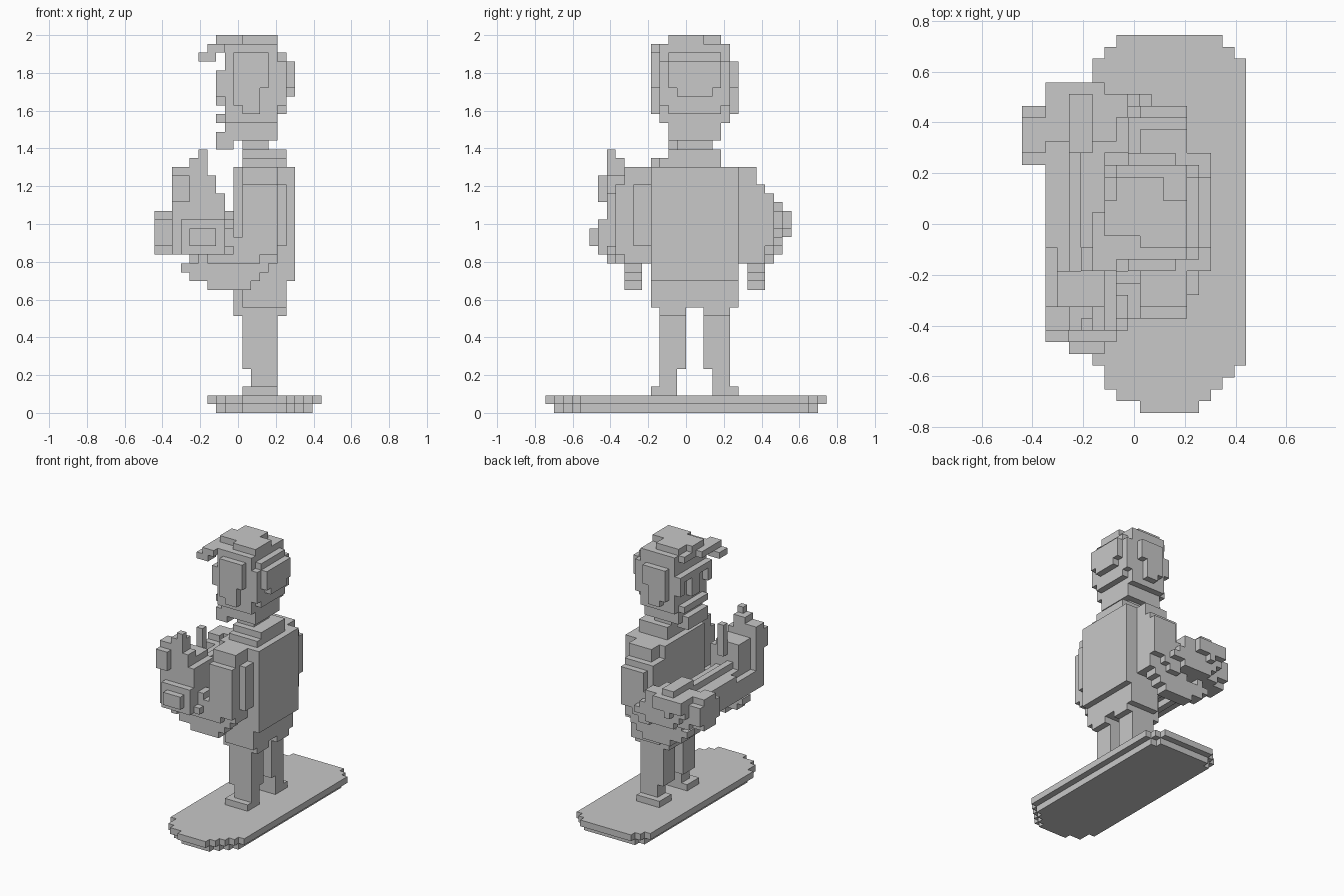
import bpy, bmesh
from mathutils import Vector, geometry

default = bpy.data.objects.get("Cube")
if default:
    bpy.data.objects.remove(default, do_unlink=True)

U = 2 / 43                            # edge of one cube
ORIGIN = Vector((-9.5, -16, 0))       # grid corner, in cubes

grey = bpy.data.materials.new("plain_grey")
grey.use_nodes = True
grey.diffuse_color = (0.58, 0.58, 0.58, 1)
grey.node_tree.nodes["Principled BSDF"].inputs["Base Color"].default_value = (0.58, 0.58, 0.58, 1)


def box(x0, x1, y0, y1, z0, z1):
    """Grid cells of a block."""
    return {(x, y, z) for x in range(x0, x1) for y in range(y0, y1) for z in range(z0, z1)}


def limb(a, b, r, floor=17):
    """Grid cells within r of the line a-b, above a floor level."""
    a, b = Vector(a), Vector(b)
    cells = set()
    for c in box(0, 19, 0, 32, floor, 30):
        p = Vector(c) + Vector((0.5, 0.5, 0.5))
        q, t = geometry.intersect_point_line(p, a, b)
        q = a.lerp(b, min(1, max(0, t)))
        if (p - q).length <= r:
            cells.add(c)
    return cells


def build(name, cells):
    """Outer skin of the cells, with flat areas merged."""
    bm = bmesh.new()
    for c in cells:
        for axis in range(3):
            for side in (0, 1):
                n = list(c)
                n[axis] += 2 * side - 1
                if tuple(n) in cells:
                    continue
                u, v = (axis + 1) % 3, (axis + 2) % 3
                ring = []
                for du, dv in ((0, 0), (1, 0), (1, 1), (0, 1)):
                    p = Vector(c)
                    p[axis] += side
                    p[u] += du
                    p[v] += dv
                    ring.append(bm.verts.new((p + ORIGIN) * U))
                bm.faces.new(ring if side else ring[::-1])
    bmesh.ops.remove_doubles(bm, verts=bm.verts, dist=U / 10)
    bmesh.ops.dissolve_limit(bm, angle_limit=0.01, verts=bm.verts, edges=bm.edges)
    mesh = bpy.data.meshes.new(name)
    bm.to_mesh(mesh)
    bm.free()
    mesh.materials.append(grey)
    bpy.context.collection.objects.link(bpy.data.objects.new(name, mesh))


# Base: stepped ends, with a smaller slab underneath
top = box(6, 19, 4, 30, 1, 2)
for y, x0, x1 in ((0, 10, 15), (1, 8, 16), (2, 7, 17), (3, 7, 18), (30, 7, 18), (31, 8, 17)):
    top |= box(x0, x1, y, y + 1, 1, 2)
under = {(x, y, 0) for x, y, z in top
         if all((x + dx, y + dy, 1) in top for dx, dy in ((1, 0), (-1, 0), (0, 1), (0, -1)))}
build("base", top | under)

# Legs and feet
for name, foot, ankle, leg in (("right_leg", 12, 13, 13), ("left_leg", 19, 19, 18)):
    build(name, box(10, 14, foot, foot + 3, 2, 3) | box(11, 14, ankle, ankle + 2, 3, 5)
          | box(10, 14, leg, leg + 3, 5, 11) | box(9, 15, leg, leg + 3, 11, 12))

# Body
build("hips", box(9, 15, 13, 21, 12, 15) | box(10, 15, 12, 22, 12, 15))
build("torso", box(9, 16, 12, 22, 15, 28))
build("collar", box(10, 15, 13, 20, 28, 29) | box(10, 15, 14, 20, 29, 30))
build("neck", box(10, 13, 15, 19, 30, 31))


# Elbow tip shared by both arms
def elbow(y):
    return box(6, 11, y, y + 2, 14, 15) | box(4, 12, y, y + 2, 15, 16) | box(3, 13, y, y + 2, 16, 17)


# Right arm, with the hand raised
build("right_arm", elbow(9) | box(10, 14, 9, 12, 17, 28) | box(10, 14, 8, 9, 18, 26)
      | box(14, 15, 10, 12, 19, 26)
      | limb((10.8, 10, 17.5), (4.8, 8.8, 20), 2.1))
build("right_hand", box(2, 7, 7, 9, 22, 27) | box(3, 7, 9, 12, 22, 26) | box(2, 4, 6, 9, 24, 27)
      | box(2, 4, 7, 9, 27, 28) | box(7, 8, 7, 12, 21, 25) | box(4, 6, 7, 9, 27, 29)
      | box(5, 6, 7, 8, 29, 30) | box(5, 6, 12, 13, 24, 29))

# Left arm, folded across the chest
build("left_arm", elbow(23) | box(10, 14, 22, 24, 17, 28) | box(9, 14, 22, 25, 17, 26)
      | box(10, 14, 25, 26, 19, 25)
      | limb((10.5, 24, 19.5), (4.5, 25, 20.5), 2.6)
      | box(2, 7, 26, 28, 21, 23) | box(3, 9, 25, 27, 20, 23) | box(2, 8, 23, 26, 18, 23)
      | box(4, 6, 22, 27, 23, 24)
      | box(0, 2, 22, 25, 18, 23) | box(0, 2, 21, 26, 19, 22))
build("left_forearm", limb((4.5, 24, 20), (4.7, 8, 20), 2.6) | box(2, 7, 9, 24, 18, 21))
build("left_hand", box(3, 8, 6, 8, 18, 22) | box(2, 3, 7, 9, 18, 22) | box(4, 7, 5, 6, 19, 21))

# Head, rounded by stacked blocks
head = (box(9, 14, 14, 20, 31, 33) | box(8, 14, 13, 21, 33, 41)
        | box(14, 15, 13, 21, 35, 40) | box(14, 15, 14, 20, 34, 41)
        | box(15, 16, 14, 20, 37, 40) | box(15, 16, 15, 19, 36, 37))
for y in (12, 21):
    head |= box(9, 13, y, y + 1, 37, 40) | box(9, 12, y, y + 1, 35, 37) | box(10, 12, y, y + 1, 34, 35)
build("head", head)
build("hair", box(7, 14, 15, 18, 42, 43) | box(10, 14, 14, 18, 42, 43) | box(8, 12, 18, 20, 42, 43)
      | box(8, 14, 13, 21, 41, 42) | box(7, 8, 14, 20, 41, 42)
      | box(9, 13, 12, 13, 40, 41) | box(6, 8, 12, 17, 41, 42) | box(5, 7, 12, 14, 40, 41))

# Face: brow and nose with open eye sockets, moustache, beard
sockets = box(7, 8, 14, 16, 36, 38) | box(7, 8, 18, 20, 36, 38)
build("brow_and_nose", box(7, 8, 13, 21, 36, 39) - sockets | box(7, 8, 16, 18, 35, 37))
build("moustache", box(7, 8, 14, 20, 33, 34))
build("beard", box(7, 9, 14, 19, 30, 32) | box(8, 10, 14, 20, 31, 33))
